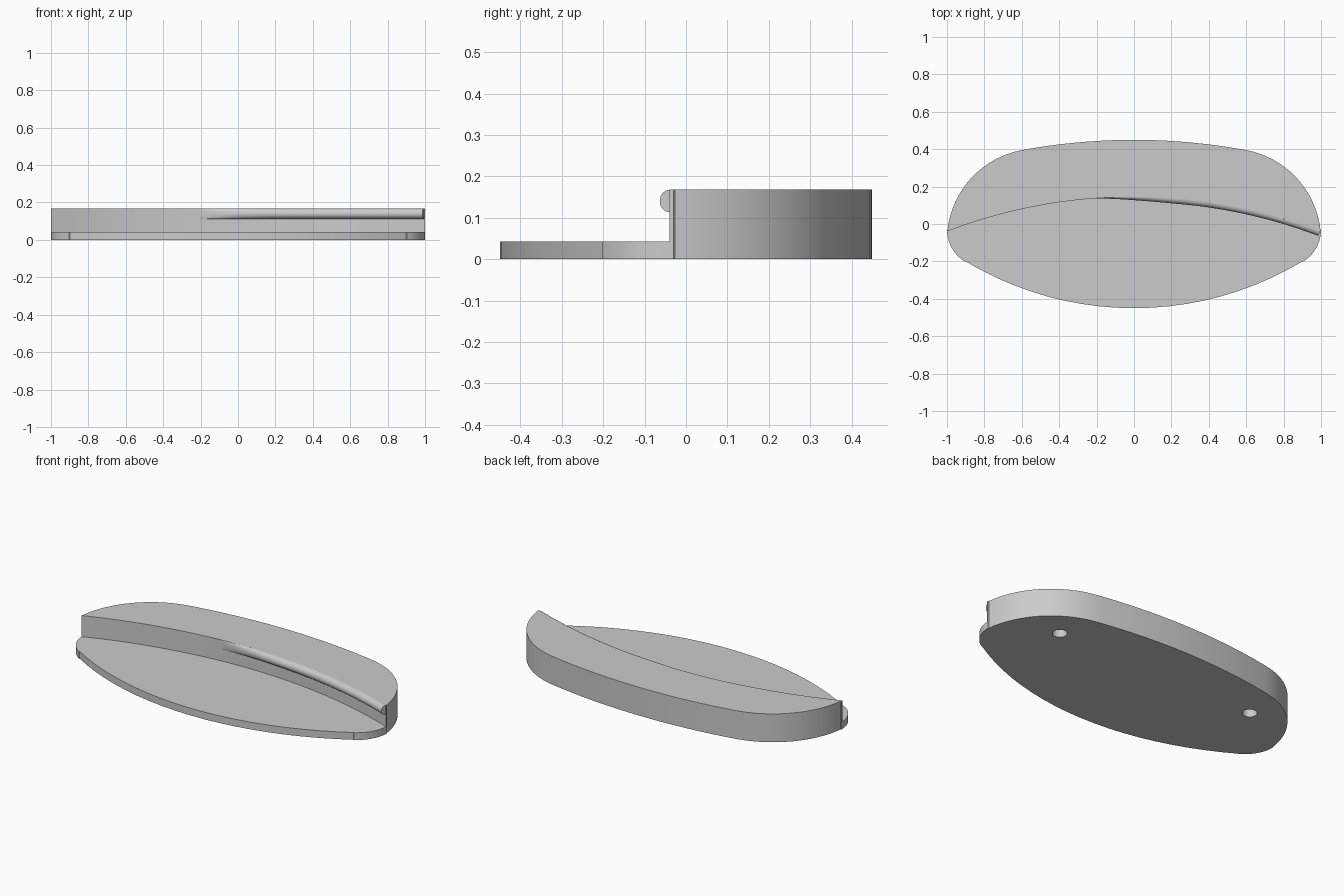
import bpy, bmesh, math

if "Cube" in bpy.data.objects:
    bpy.data.objects.remove(bpy.data.objects["Cube"], do_unlink=True)

HEIGHT, PLATE = 0.168, 0.043

grey = bpy.data.materials.new("plain grey")
grey.use_nodes = True
grey.diffuse_color = (0.6, 0.6, 0.6, 1)
grey.node_tree.nodes["Principled BSDF"].inputs["Base Color"].default_value = (0.6, 0.6, 0.6, 1)


def arc(cx, cy, r, start, end, n):
    """Points along a circle, angles in degrees."""
    angles = [math.radians(start + (end - start) * i / n) for i in range(n + 1)]
    return [(cx + r * math.cos(a), cy + r * math.sin(a)) for a in angles]


def make_object(name, bm):
    bmesh.ops.recalc_face_normals(bm, faces=bm.faces)
    mesh = bpy.data.meshes.new(name)
    bm.to_mesh(mesh)
    bm.free()
    mesh.materials.append(grey)
    obj = bpy.data.objects.new(name, mesh)
    bpy.context.collection.objects.link(obj)
    return obj


def prism(name, points, z0, z1):
    bm = bmesh.new()
    face = bm.faces.new([bm.verts.new((x, y, z0)) for x, y in points])
    top = bmesh.ops.extrude_face_region(bm, geom=[face])["geom"]
    verts = [v for v in top if isinstance(v, bmesh.types.BMVert)]
    bmesh.ops.translate(bm, verts=verts, vec=(0, 0, z1 - z0))
    return make_object(name, bm)


def activate(obj):
    bpy.ops.object.select_all(action='DESELECT')
    obj.select_set(True)
    bpy.context.view_layer.objects.active = obj


def cut(obj, cutter):
    mod = obj.modifiers.new("cut", 'BOOLEAN')
    mod.operation, mod.solver, mod.object = 'DIFFERENCE', 'EXACT', cutter
    activate(obj)
    bpy.ops.object.modifier_apply(modifier=mod.name)
    bpy.data.objects.remove(cutter, do_unlink=True)


# Curve of the raised block's front face
FACE_R, FACE_PEAK = 2.8, 0.145


def face_y(x):
    return FACE_PEAK - FACE_R + math.sqrt(FACE_R ** 2 - x * x)


# Body outline: right half from front to back, mirrored for the other half
half = arc(0, 1.295, 1.745, 270, 301, 10)
half += arc(0.8, -0.03, 0.2, -59, 0, 10)
half += arc(0.511, -0.086, 0.489, 7, 79.5, 16)
half += arc(0, -2.85, 3.3, 80, 90, 6)
body = prism("body", half + [(-x, y) for x, y in half[-2:0:-1]], 0, HEIGHT)

# Step that leaves a thin plate in front of the block
steps = [-1.1 + 2.2 * i / 44 for i in range(45)]
front = [(-1.1, -1), (1.1, -1)] + [(x, face_y(x)) for x in reversed(steps)]
cut(body, prism("step_cutter", front, PLATE, HEIGHT + 0.1))

# Blind holes in the underside
for side in (-1, 1):
    cut(body, prism("hole_cutter", arc(side * 0.667, 0.173, 0.04, 0, 348.75, 31), -0.05, 0.1))

# Rounded lip growing out of the block's front face
RADIUS, COUNT, ROUND = 0.0275, 40, 14
bm = bmesh.new()
rings = []
for i in range(COUNT + 1):
    t = i / COUNT
    x = -0.2 + 1.195 * t
    bulge = RADIUS * min(1, 0.02 + math.sin(min(1, t * 2.5) * math.pi / 2))
    slope = math.asin(x / FACE_R)
    ring = []
    for j in range(ROUND + 1):
        a = math.pi * j / ROUND
        out = bulge * math.sin(a)
        ring.append(bm.verts.new((x - out * math.sin(slope), face_y(x) - out * math.cos(slope),
                                  HEIGHT - RADIUS + RADIUS * math.cos(a))))
    rings.append(ring)
for a, b in zip(rings, rings[1:]):
    for j in range(ROUND):
        bm.faces.new((a[j], a[j + 1], b[j + 1], b[j]))
bm.faces.new(rings[0])
bm.faces.new(rings[-1])
lip = make_object("front_lip", bm)

for obj in (body, lip):
    activate(obj)
    bpy.ops.object.shade_smooth_by_angle(angle=math.radians(30))
